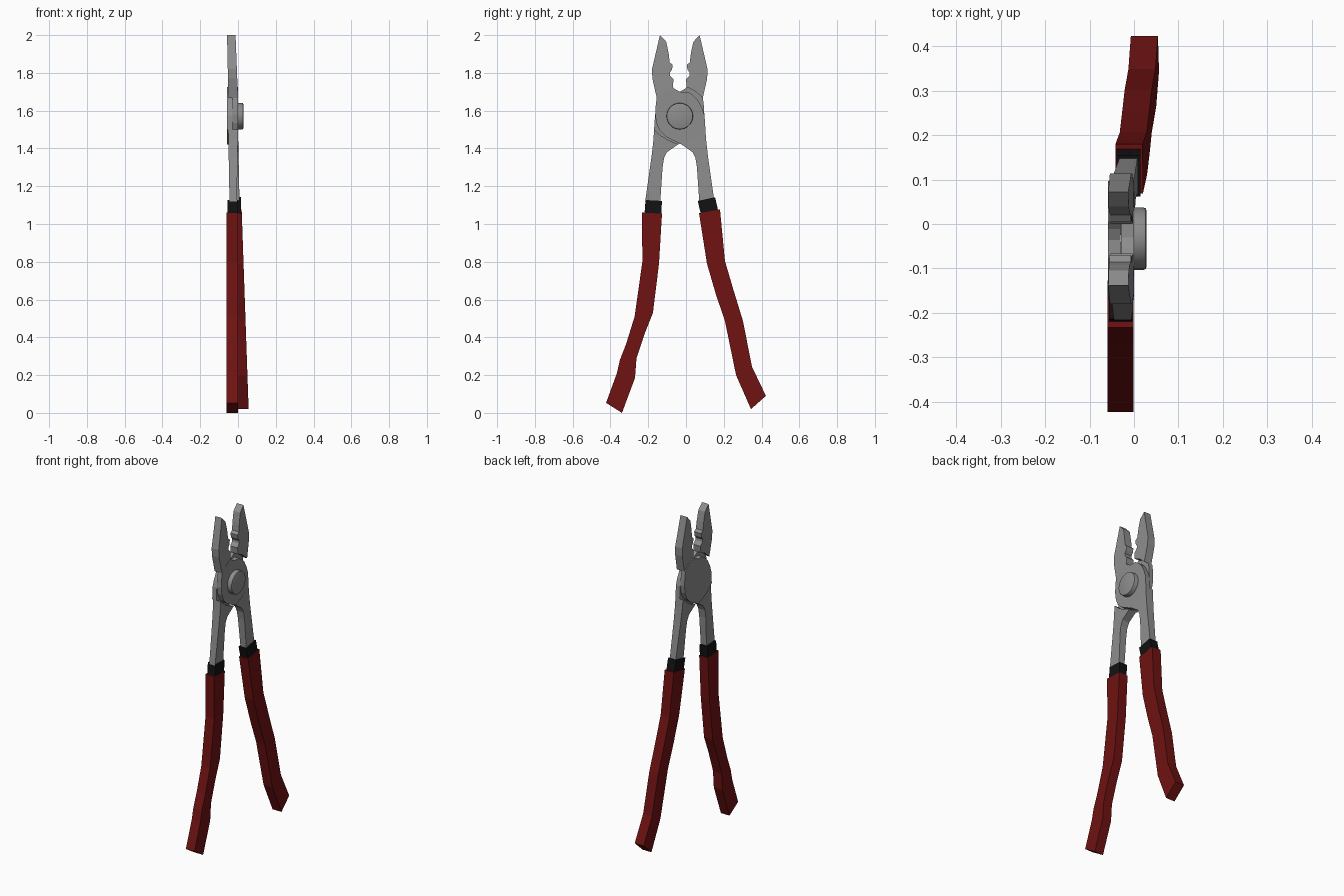
import bpy, bmesh, math
from mathutils import Matrix

PIVOT_Y, PIVOT_Z = -0.033, 1.571


def material(name, rgb):
    m = bpy.data.materials.new(name)
    m.diffuse_color = (*rgb, 1)
    return m


steel = material("grey steel", (0.27, 0.27, 0.27))
red = material("dark red grip", (0.16, 0.006, 0.006))
black = material("black sleeve", (0.006, 0.006, 0.006))


def finish(bm, name, mat):
    bmesh.ops.recalc_face_normals(bm, faces=bm.faces)
    me = bpy.data.meshes.new(name)
    bm.to_mesh(me)
    bm.free()
    me.materials.append(mat)
    ob = bpy.data.objects.new(name, me)
    bpy.context.collection.objects.link(ob)
    return ob


def slab(bm, pts, z0, z1, x0, x1):
    """Prism of a (y, z) outline; (back, front) x goes from x0 at z0 to x1 at z1."""
    rings = []
    for side in (0, 1):
        rings.append([bm.verts.new((
            x0[side] + (x1[side] - x0[side]) * (z - z0) / (z1 - z0), y, z))
            for y, z in pts])
    back, front = rings
    n = len(pts)
    bm.faces.new(back)
    bm.faces.new(front)
    for i in range(n):
        j = (i + 1) % n
        bm.faces.new((back[i], back[j], front[j], front[i]))


def mirror(pts):
    return [(2 * PIVOT_Y - y, z) for y, z in pts]


# Outlines of one half: jaw, joint plate and arm
jaw = [(-0.138, 2.0), (-0.105, 1.965), (-0.092, 1.905), (-0.086, 1.855),
       (-0.070, 1.842), (-0.074, 1.818), (-0.086, 1.80), (-0.084, 1.785),
       (-0.066, 1.765), (-0.070, 1.725), (-0.112, 1.705), (-0.155, 1.668),
       (-0.178, 1.77), (-0.18, 1.82)]
plate = [(-0.070, 1.725), (-0.055, 1.712), (-0.03, 1.70), (0.01, 1.70),
         (0.04, 1.68), (0.063, 1.656), (0.087, 1.61), (0.098, 1.575),
         (0.103, 1.50), (0.07, 1.47), (0.03, 1.445), (-0.025, 1.422),
         (-0.074, 1.445), (-0.11, 1.465), (-0.14, 1.495), (-0.157, 1.535),
         (-0.163, 1.58), (-0.160, 1.63), (-0.155, 1.668), (-0.112, 1.705)]
arm = [(0.103, 1.50), (0.106, 1.45), (0.116, 1.36), (0.15, 1.12), (0.07, 1.12),
       (0.058, 1.30), (0.05, 1.35), (0.035, 1.38), (-0.025, 1.422),
       (0.03, 1.445), (0.07, 1.47)]

# The two steel halves cross at the joint, one plate over the other
for name, flip, px, ax in (
        ("front_half", False, (-0.029, 0.0), (-0.032, 0.008)),
        ("back_half", True, (-0.058, -0.030), (-0.045, -0.006))):
    f = mirror if flip else (lambda p: p)
    bm = bmesh.new()
    slab(bm, f(jaw), 1.67, 2.0, (-0.051, 0.0), (-0.058, -0.013))
    slab(bm, f(plate), 1.4, 1.7, px, px)
    slab(bm, f(arm), 1.12, 1.5, ax, (-0.052, 0.0))
    finish(bm, name, steel)

# Pivot bolt with a bevelled rim
bm = bmesh.new()
bmesh.ops.create_cone(bm, cap_ends=True, segments=28, radius1=0.07, radius2=0.07,
                      depth=0.043,
                      matrix=Matrix.Translation((0.0065, PIVOT_Y, PIVOT_Z))
                      @ Matrix.Rotation(math.pi / 2, 4, 'Y'))
rim = [e for e in bm.edges if all(v.co.x > 0.02 for v in e.verts)]
bmesh.ops.bevel(bm, geom=rim, offset=0.006, segments=2, affect='EDGES', profile=0.5)
bolt = finish(bm, "pivot_bolt", steel)
bpy.context.view_layer.objects.active = bolt
bolt.select_set(True)
bpy.ops.object.shade_smooth_by_angle(angle=math.radians(30))

# Grips: outer edge, then inner edge, top to bottom
left_out = [(-0.233, 1.06), (-0.231, 0.80), (-0.272, 0.51), (-0.317, 0.365),
            (-0.350, 0.28), (-0.366, 0.21), (-0.423, 0.053)]
left_in = [(-0.127, 1.055), (-0.143, 0.79), (-0.175, 0.53), (-0.217, 0.425),
           (-0.262, 0.29), (-0.270, 0.185), (-0.339, 0.0)]
right_out = [(0.180, 1.077), (0.206, 0.805), (0.25, 0.655), (0.302, 0.485),
             (0.349, 0.245), (0.423, 0.09)]
right_in = [(0.069, 1.058), (0.111, 0.79), (0.159, 0.625), (0.206, 0.487),
            (0.265, 0.20), (0.344, 0.02)]
for name, outer, inner, xb, xt in (
        ("left_grip", left_out, left_in, (-0.060, -0.001), (-0.060, -0.001)),
        ("right_grip", right_out, right_in, (-0.004, 0.057), (-0.041, 0.020))):
    bm = bmesh.new()
    slab(bm, outer + inner[::-1], 0.0, 1.06, xb, xt)
    finish(bm, name, red)

# Black sleeves between the steel arms and the grips
for name, pts, x in (
        ("left_sleeve", [(-0.214, 1.127), (-0.127, 1.122), (-0.132, 1.04), (-0.221, 1.04)],
         (-0.056, -0.003)),
        ("right_sleeve", [(0.062, 1.122), (0.154, 1.142), (0.175, 1.05), (0.082, 1.04)],
         (-0.039, 0.015))):
    bm = bmesh.new()
    slab(bm, pts, 1.0, 1.1, x, x)
    finish(bm, name, black)
